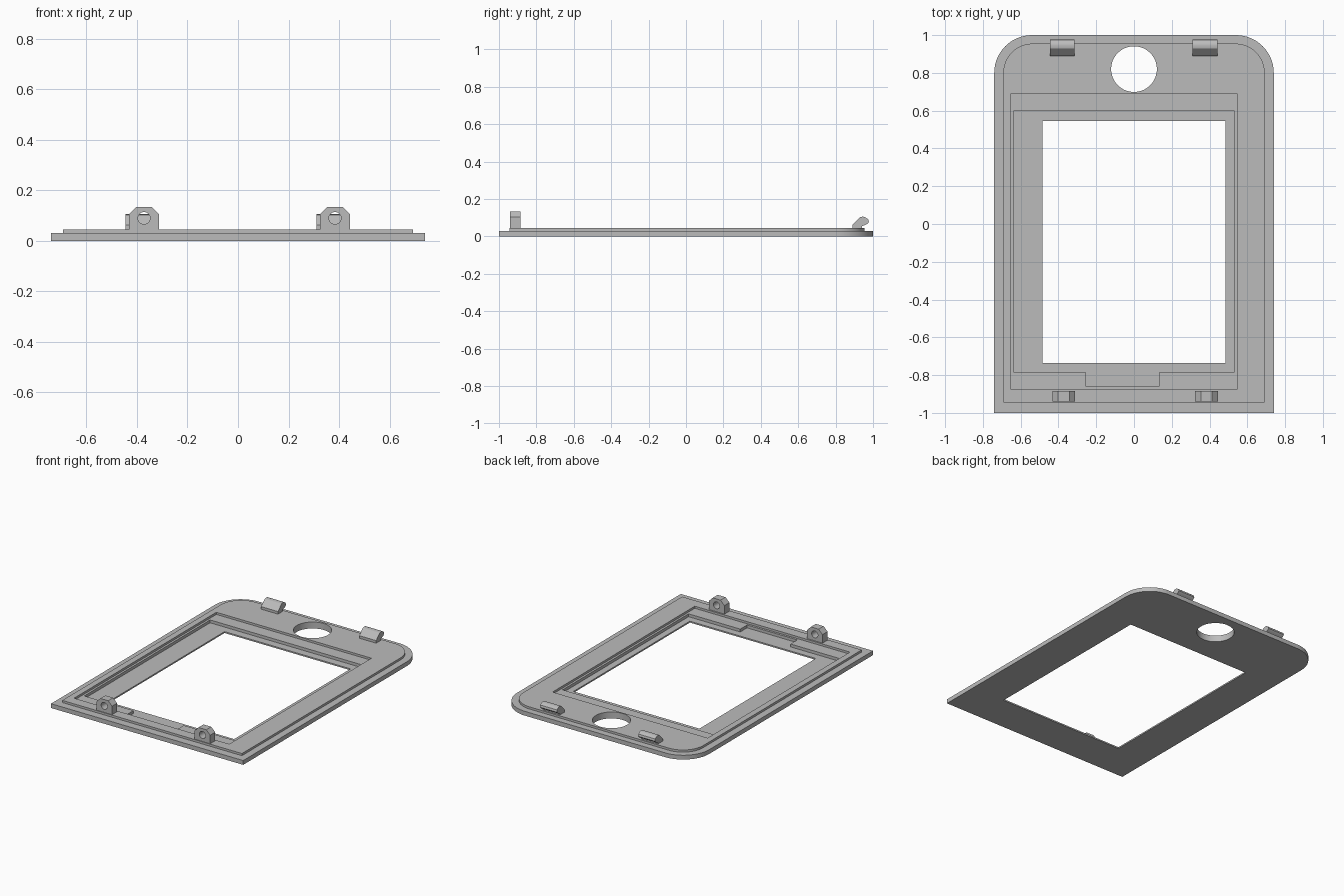
import bpy
import math

cube = bpy.data.objects.get("Cube")
if cube:
    bpy.data.objects.remove(cube, do_unlink=True)

grey = bpy.data.materials.new("plain grey")
grey.use_nodes = True
colour = (0.5, 0.5, 0.5, 1)
grey.diffuse_color = colour
grey.node_tree.nodes["Principled BSDF"].inputs["Base Color"].default_value = colour


def prism(name, outline, low, high, axis="z"):
    """Extrude a 2D outline along an axis: z uses (x, y), y uses (x, z), x uses (y, z)."""
    place = {"z": lambda a, b, d: (a, b, d),
             "y": lambda a, b, d: (a, d, b),
             "x": lambda a, b, d: (d, a, b)}[axis]
    n = len(outline)
    verts = [place(a, b, d) for d in (low, high) for a, b in outline]
    faces = [tuple(reversed(range(n))), tuple(range(n, 2 * n))]
    faces += [(i, (i + 1) % n, n + (i + 1) % n, n + i) for i in range(n)]
    if axis == "y":
        faces = [tuple(reversed(f)) for f in faces]
    mesh = bpy.data.meshes.new(name)
    mesh.from_pydata(verts, [], faces)
    mesh.materials.append(grey)
    obj = bpy.data.objects.new(name, mesh)
    bpy.context.collection.objects.link(obj)
    return obj


def rect(x0, x1, y0, y1):
    return [(x0, y0), (x1, y0), (x1, y1), (x0, y1)]


def circle(x, y, r, n=40):
    return [(x + r * math.cos(math.tau * i / n), y + r * math.sin(math.tau * i / n))
            for i in range(n)]


def round_top(half, y0, y1, r, n=14):
    """Rectangle whose two back corners are rounded."""
    arc = [(half - r + r * math.cos(i * math.pi / 2 / n),
            y1 - r + r * math.sin(i * math.pi / 2 / n)) for i in range(n + 1)]
    return [(-half, y0), (half, y0)] + arc + [(-x, y) for x, y in reversed(arc)]


def combine(target, other, operation):
    other.hide_render = True
    mod = target.modifiers.new("combine", "BOOLEAN")
    mod.operation = operation
    mod.solver = "EXACT"
    mod.object = other
    activate(target)
    bpy.ops.object.modifier_apply(modifier=mod.name)
    bpy.data.objects.remove(other, do_unlink=True)


def activate(obj):
    bpy.ops.object.select_all(action="DESELECT")
    obj.select_set(True)
    bpy.context.view_layer.objects.active = obj


def smooth(obj):
    activate(obj)
    bpy.ops.object.shade_smooth_by_angle(angle=math.radians(30))


# Face plate with its raised inner step
plate = prism("face_plate", round_top(0.74, -1, 1, 0.2), 0, 0.03)
step = prism("raised_step", round_top(0.692, -0.945, 0.955, 0.155), 0.01, 0.045)
combine(plate, step, "UNION")

# Stepped screen recess, connector notch, window and round button hole
notched = [(-0.635, -0.785), (-0.255, -0.785), (-0.255, -0.86), (0.132, -0.86),
           (0.132, -0.785), (0.53, -0.785), (0.53, 0.6), (-0.635, 0.6)]
for outline, floor in ((rect(-0.65, 0.545, -0.875, 0.69), 0.03),
                       (notched, 0.01),
                       (rect(-0.485, 0.485, -0.735, 0.545), -0.1),
                       (circle(0, 0.82, 0.121, 64), -0.1)):
    combine(plate, prism("cutter", outline, floor, 0.2), "DIFFERENCE")
smooth(plate)

# Front lugs: chamfered blocks with a pin hole
for name, x in (("right_front_lug", -0.372), ("left_front_lug", 0.384)):
    half, top = 0.06, 0.03
    outline = [(x - half, 0.04), (x + half, 0.04), (x + half, 0.104), (x + top, 0.134),
               (x - top, 0.134), (x - half, 0.104)]
    lug = prism(name, outline, -0.94, -0.885, "y")
    combine(lug, prism("cutter", circle(x, 0.09, 0.024), -1.1, -0.8, "y"), "DIFFERENCE")
    smooth(lug)

# Back hooks: clips leaning outward over the edge
hook = [(0.89, 0.04), (0.942, 0.04), (0.942, 0.055), (0.968, 0.066), (0.978, 0.077),
        (0.974, 0.091), (0.96, 0.102), (0.945, 0.106), (0.929, 0.102), (0.89, 0.063)]
for name, x in (("right_back_hook", -0.38), ("left_back_hook", 0.376)):
    smooth(prism(name, hook, x - 0.065, x + 0.065, "x"))
